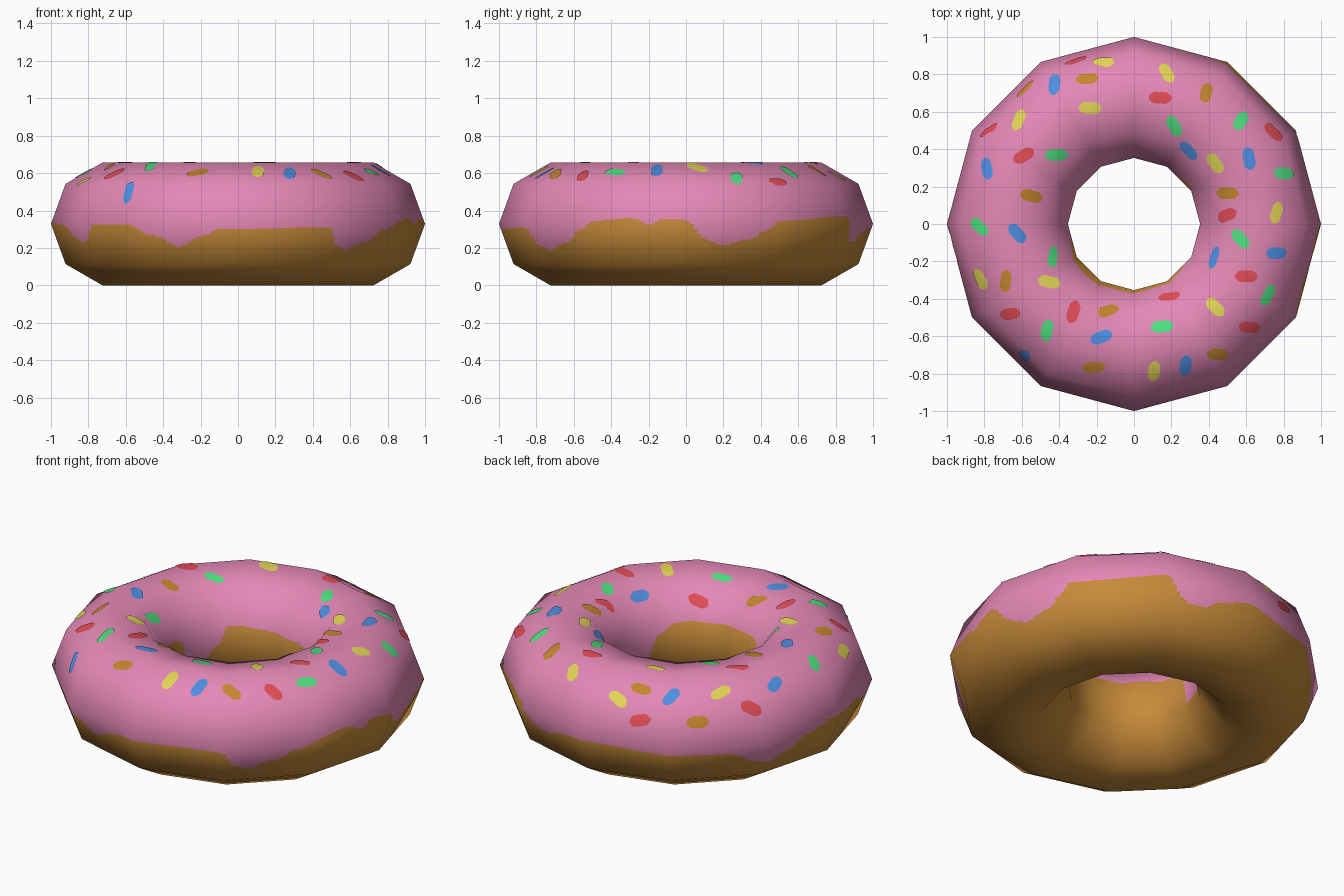
import bpy
from math import sin, cos, pi, radians, floor
from mathutils import Vector
from mathutils.bvhtree import BVHTree

if "Cube" in bpy.data.objects:
    bpy.data.objects.remove(bpy.data.objects["Cube"])

MAJOR, MINOR = 12, 9            # sides of the low-poly ring
R, r = 2 / 3, 1 / 3
ZC = r * sin(radians(80))       # ring centre height, so it rests on z = 0
NU, NV = 24, 16                 # fine cuts per flat facet


def material(name, rgb):
    m = bpy.data.materials.new(name)
    lin = [((c / 255 + 0.055) / 1.055) ** 2.4 for c in rgb]
    m.diffuse_color = (*lin, 1)
    m.use_nodes = True
    m.node_tree.nodes["Principled BSDF"].inputs["Base Color"].default_value = m.diffuse_color
    return m


def ring_point(i, j):
    a, b = 2 * pi * i / MAJOR, 2 * pi * j / MINOR
    n = Vector((cos(a) * cos(b), sin(a) * cos(b), sin(b)))
    return Vector((R * cos(a), R * sin(a), ZC)) + n * r, n


def surface(u, v):
    """Point and smooth normal on the flat-sided ring."""
    i, j = floor(u), floor(v)
    s, t = u - i, v - j
    c = [ring_point(i, j), ring_point(i + 1, j), ring_point(i, j + 1), ring_point(i + 1, j + 1)]
    p, n = [c[0][k].lerp(c[1][k], s).lerp(c[2][k].lerp(c[3][k], s), t) for k in (0, 1)]
    return p, n.normalized()


def wave(table, deg):
    """Smooth periodic curve through (degrees, height) pairs."""
    pts = table + [(table[0][0] + 360, table[0][1])]
    for (a, za), (b, zb) in zip(pts, pts[1:]):
        if a <= deg <= b:
            return za + (zb - za) * (1 - cos(pi * (deg - a) / (b - a))) / 2


def make_object(name, verts, normals, faces, mats):
    me = bpy.data.meshes.new(name)
    me.from_pydata(verts, [], faces)
    for m in mats:
        me.materials.append(m)
    me.shade_smooth()
    ob = bpy.data.objects.new(name, me)
    bpy.context.collection.objects.link(ob)
    return ob


# Heights of the icing edge round the outside and inside the hole
OUTER = [(0, .35), (2, .32), (6, .245), (12, .215), (21, .245), (26, .29), (31, .345),
         (61, .37), (64, .28), (68, .235), (74, .235), (80, .28), (88, .305), (115, .29),
         (138, .275), (147, .21), (154, .18), (161, .22), (168, .29), (178, .34), (195, .32),
         (203, .26), (211, .23), (218, .325), (232, .325), (241, .27), (250, .205), (260, .27),
         (264, .3), (300, .31), (304, .21), (308, .185), (317, .23), (325, .3), (331, .345),
         (342, .36), (348, .325), (354, .355)]
INNER = [(0, .28), (20, .36), (35, .46), (60, .43), (75, .42), (110, .43), (133, .44),
         (143, .33), (155, .26), (175, .25), (183, .42), (200, .46), (225, .485), (245, .47),
         (300, .46), (315, .455), (328, .4), (342, .28)]


def outer_v(deg):
    return (wave(OUTER, deg) - ZC) / (r * sin(radians(40)))


def inner_v(deg):
    z = wave(INNER, deg) - ZC
    top, mid = r * sin(radians(120)), r * sin(radians(160))
    return 4 - (z - mid) / (top - mid) if z > mid else 4 + (mid - z) / (2 * mid)


# Doughnut body: each column has its rows snapped to the icing edges
cols, rows = MAJOR * NU, MINOR * NV
verts, normals, edges = [], [], []
for i in range(cols):
    deg = 360 * i / cols
    vs = [-2 + j / NV for j in range(rows)]
    cut = []
    for b in (outer_v(deg), inner_v(deg)):
        k = round((b + 2) * NV)
        vs[k] = b
        cut.append(k)
    edges.append(cut)
    for v in vs:
        p, n = surface(i / NU, v)
        verts.append(p)
        normals.append(n)

faces, colour = [], []
for i in range(cols):
    i2 = (i + 1) % cols
    lo = (edges[i][0] + edges[i2][0]) / 2
    hi = (edges[i][1] + edges[i2][1]) / 2
    for j in range(rows):
        j2 = (j + 1) % rows
        faces.append((i * rows + j, i2 * rows + j, i2 * rows + j2, i * rows + j2))
        colour.append(1 if lo < j + .5 < hi else 0)

body = make_object("doughnut", verts, normals, faces,
                   [material("dough_brown", (198, 138, 58)), material("icing_pink", (228, 136, 182))])
body.data.polygons.foreach_set("material_index", colour)
body.data.normals_split_custom_set_from_vertices(normals)
tree = BVHTree.FromPolygons(verts, faces)


def sprinkles(name, rgb, spots, length=.122, width=.062, ns=10, nt=6):
    """Thin rounded plates laid on the icing at (x, y, heading in degrees)."""
    vs, nrm, fs = [], [], []
    for x, y, heading in spots:
        c = tree.ray_cast(Vector((x, y, 2)), Vector((0, 0, -1)))[0]
        axis = Vector((x, y, 0)).normalized() * R + Vector((0, 0, ZC))
        n = (c - axis).normalized()
        d = Vector((cos(radians(heading)), sin(radians(heading)), 0))
        d.z = -(d.x * n.x + d.y * n.y) / n.z
        d.normalize()
        side = n.cross(d)
        base = len(vs)
        for a in range(ns + 1):
            s = 2 * a / ns - 1
            for b in range(nt + 1):
                t = 2 * b / nt - 1
                q = c + d * (s * length / 2 * (1 - .2 * t * t)) \
                    + side * (t * width / 2 * (1 - .35 * s ** 6))
                hit = tree.ray_cast(q + n * .15, -n)[0] or q
                m = hit - (Vector((hit.x, hit.y, 0)).normalized() * R + Vector((0, 0, ZC)))
                m.normalize()
                vs.append(hit + m * .004)
                nrm.append(m)
        w = nt + 1
        fs += [(base + a * w + b, base + (a + 1) * w + b, base + (a + 1) * w + b + 1, base + a * w + b + 1)
               for a in range(ns) for b in range(nt)]
    ob = make_object(name, vs, nrm, fs, [material(name + "_colour", rgb)])
    ob.data.normals_split_custom_set_from_vertices(nrm)


sprinkles("red_sprinkles", (226, 76, 86), [
    (-.31, .87, 25), (.14, .675, -3), (-.775, .5, 35), (-.59, .365, 30), (.745, .49, -50),
    (.49, .045, 25), (.6, -.28, 0), (-.66, -.48, 10), (-.325, -.47, 75), (.19, -.39, 10),
    (.615, -.55, -5)])
sprinkles("caramel_sprinkles", (196, 134, 46), [
    (-.25, .775, 5), (-.58, .72, 40), (.385, .7, 75), (-.55, .15, -15), (.5, .165, -5),
    (-.685, -.305, 80), (-.135, -.46, 20), (-.215, -.765, 5), (.445, -.695, -5)])
sprinkles("yellow_sprinkles", (226, 212, 86), [
    (-.165, .87, -10), (.175, .805, -60), (-.615, .555, 70), (-.235, .62, -3), (.435, .325, -55),
    (.76, .06, 70), (-.82, -.295, -60), (-.455, -.31, -15), (.435, -.445, -45), (.107, -.785, 85)])
sprinkles("green_sprinkles", (80, 224, 128), [
    (.57, .55, 55), (.215, .525, -60), (-.415, .37, 3), (.8, .27, -5), (-.825, -.015, -45),
    (.57, -.08, -50), (-.435, -.175, 80), (.715, -.38, 60), (-.465, -.57, 78), (.15, -.55, 5)])
sprinkles("blue_sprinkles", (78, 142, 226), [
    (-.425, .745, 82), (.29, .39, -45), (.615, .35, -80), (-.785, .295, -82), (-.625, -.05, -50),
    (.43, -.18, 70), (.76, -.155, 0), (-.583, -.7, 50), (-.175, -.605, 22), (.275, -.755, 85)])
